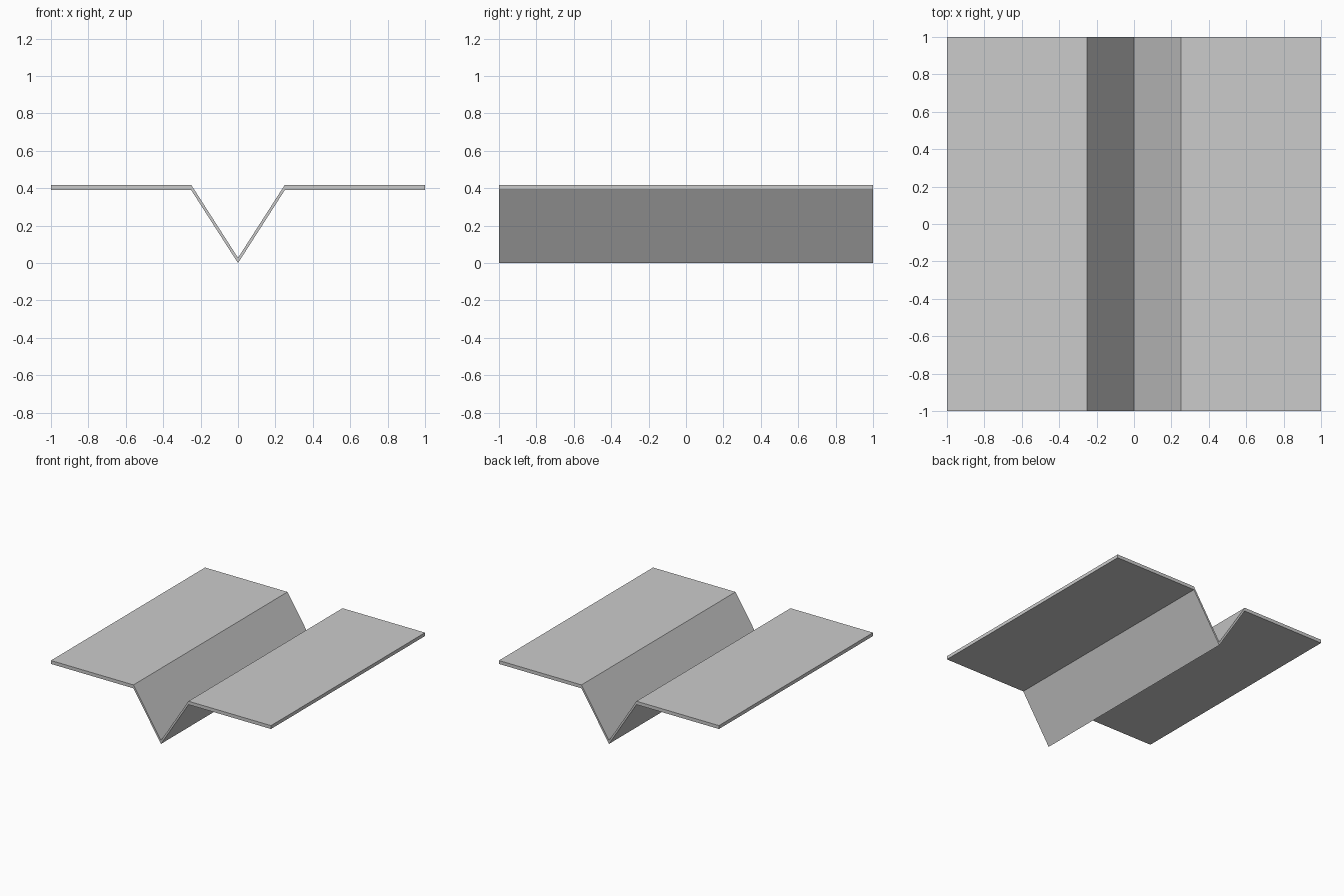
import bpy
import bmesh
from mathutils import Vector

if "Cube" in bpy.data.objects:
    bpy.data.objects.remove(bpy.data.objects["Cube"])

THICKNESS = 0.028

# Underside of the folded sheet, seen from the front (x, z)
profile = [(-1, 0.39), (-0.25, 0.39), (0, 0), (0.25, 0.39), (1, 0.39)]

bm = bmesh.new()
# Closed cross-section: underside, then the same line raised by the thickness
outline = profile + [(x, z + THICKNESS) for x, z in reversed(profile)]
front = [bm.verts.new((x, -1, z)) for x, z in outline]
n = len(profile)
faces = [bm.faces.new((front[i], front[i + 1], front[-2 - i], front[-1 - i]))
         for i in range(n - 1)]

# Extrude the section from front to back, keeping the front cap
result = bmesh.ops.extrude_face_region(bm, geom=faces, use_keep_orig=True)
back = [v for v in result["geom"] if isinstance(v, bmesh.types.BMVert)]
bmesh.ops.translate(bm, verts=back, vec=Vector((0, 2, 0)))
bmesh.ops.recalc_face_normals(bm, faces=bm.faces)

mesh = bpy.data.meshes.new("folded_sheet")
bm.to_mesh(mesh)
bm.free()
sheet = bpy.data.objects.new("folded_sheet", mesh)
bpy.context.collection.objects.link(sheet)
